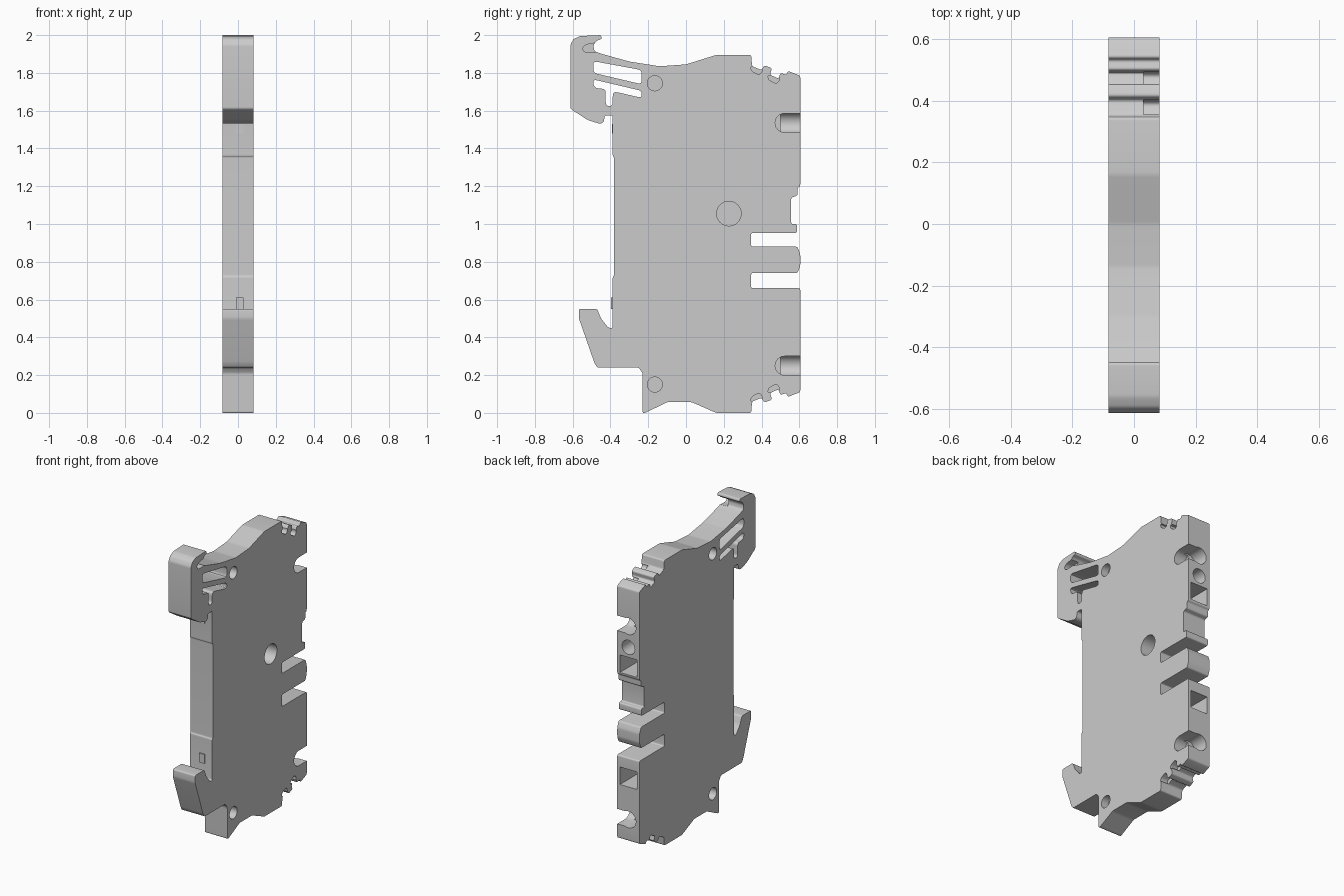
import bpy
import bmesh
import math
from mathutils import Vector

start_cube = bpy.data.objects.get("Cube")
if start_cube:
    bpy.data.objects.remove(start_cube, do_unlink=True)

HALF = .082      # half the housing thickness
TOP = 1.895      # height used to mirror the upper edge to the lower edge

grey = bpy.data.materials.new("grey plastic")
grey.use_nodes = True
grey.diffuse_color = (.6, .6, .6, 1)
grey.node_tree.nodes["Principled BSDF"].inputs["Base Color"].default_value = grey.diffuse_color


def rounded(points, radius, steps=4):
    """Replace every corner of a closed profile by a small curve."""
    corners = [Vector(p) for p in points]
    result = []
    for i, corner in enumerate(corners):
        before = corners[i - 1] - corner
        after = corners[(i + 1) % len(corners)] - corner
        a = corner + before.normalized() * min(radius, before.length * .4)
        b = corner + after.normalized() * min(radius, after.length * .4)
        for k in range(steps + 1):
            t = k / steps
            result.append(a.lerp(corner, t).lerp(corner.lerp(b, t), t))
    return result


def circle(u, v, radius, sides=32):
    angles = [math.tau * i / sides for i in range(sides)]
    return [(u + radius * math.cos(a), v + radius * math.sin(a)) for a in angles]


def rectangle(u_low, u_high, v_low, v_high):
    return [(u_low, v_low), (u_high, v_low), (u_high, v_high), (u_low, v_high)]


def prism(name, profile, low, high, axis="x"):
    """Extrude a profile, given as (y, z) along x or as (x, z) along y."""
    bm = bmesh.new()

    def place(point, depth):
        u, v = point
        return bm.verts.new((depth, u, v) if axis == "x" else (u, depth, v))

    near = [place(p, low) for p in profile]
    far = [place(p, high) for p in profile]
    bm.faces.new(near)
    bm.faces.new(far)
    for i in range(len(near)):
        bm.faces.new((near[i - 1], near[i], far[i], far[i - 1]))
    bmesh.ops.recalc_face_normals(bm, faces=bm.faces)
    mesh = bpy.data.meshes.new(name)
    bm.to_mesh(mesh)
    bm.free()
    mesh.materials.append(grey)
    obj = bpy.data.objects.new(name, mesh)
    bpy.context.collection.objects.link(obj)
    return obj


def cut(target, profile, low, high, axis="x"):
    """Subtract a prism from the target and discard the cutter."""
    cutter = prism("cutter", profile, low, high, axis)
    cutter.hide_render = True
    modifier = target.modifiers.new("cut", "BOOLEAN")
    modifier.operation = "DIFFERENCE"
    modifier.solver = "EXACT"
    modifier.object = cutter
    bpy.context.view_layer.objects.active = target
    bpy.ops.object.modifier_apply(modifier=modifier.name)
    bpy.data.objects.remove(cutter, do_unlink=True)


# Rail foot with its hook, and the front edge with a shallow step
foot = [(-.23, 0), (-.23, .21), (-.25, .24), (-.47, .24), (-.485, .265),
        (-.567, .5), (-.567, .55), (-.47, .55), (-.45, .5), (-.41, .45), (-.388, .45)]
front_edge = [(-.388, .72), (-.382, .725), (-.382, 1.355), (-.388, 1.36)]

# Upper rail latch with its finger hook
latch = [(-.388, 1.575), (-.43, 1.575), (-.435, 1.54), (-.455, 1.53), (-.52, 1.55),
         (-.612, 1.61), (-.612, 1.95), (-.595, 1.98), (-.56, 1.995), (-.45, 2),
         (-.445, 1.98), (-.475, 1.97), (-.49, 1.945), (-.485, 1.915), (-.45, 1.902),
         (-.3, 1.86)]

# Upper edge, and the marker teeth shared by top and bottom
top_edge = [(-.14, 1.835), (0, 1.845), (.16, TOP)]
teeth = [(.345, TOP), (.35, 1.835), (.4, 1.815), (.415, 1.84), (.455, 1.825),
         (.445, 1.79), (.49, 1.77), (.5, 1.8), (.53, 1.79), (.54, 1.81), (.605, 1.785)]
lower_teeth = [(y, TOP - z) for y, z in reversed(teeth)]

# Rear edge with the stepped recess and the two deep slots
rear_edge = [(.605, 1.2), (.59, 1.19), (.59, 1.15), (.557, 1.14), (.557, 1),
             (.587, 1), (.587, .953), (.345, .953), (.345, .88), (.59, .88),
             (.605, .84), (.605, .78), (.59, .74), (.345, .74), (.345, .66), (.605, .66)]
lower_edge = [(.16, 0), (.03, .057), (-.1, .057), (-.215, 0)]

outline = foot + front_edge + latch + top_edge + teeth + rear_edge + lower_teeth + lower_edge
housing = prism("housing", rounded(outline, .01), -HALF, HALF)

# Openings between the spring arms of the latch
upper_window = [(-.49, 1.862), (-.235, 1.815), (-.235, 1.74), (-.49, 1.8)]
lower_window = [(-.49, 1.765), (-.235, 1.705), (-.235, 1.668), (-.375, 1.7), (-.388, 1.69),
                (-.388, 1.625), (-.425, 1.625), (-.425, 1.715), (-.475, 1.718), (-.49, 1.735)]
for window in (upper_window, lower_window):
    cut(housing, rounded(window, .02), -.2, .2)

# Pin sockets on both sides, and the large socket on the left side
for height in (1.745, .15):
    for low, high in ((-.2, .05 - HALF), (HALF - .05, .2)):
        cut(housing, circle(-.165, height, .04), low, high)
cut(housing, circle(.227, 1.055, .065), -.02, .2)

# Wire entries: round bores along the depth, opened to the left side
for height in (1.535, TOP - 1.645):
    slot = [(.7, height - .05), (.7, height + .05)]
    for i in range(13):
        angle = math.pi * (.5 + i / 12)
        slot.append((.522 + .05 * math.cos(angle), height + .05 * math.sin(angle)))
    cut(housing, circle(0, height, .055), .5, .7, "y")
    cut(housing, slot, 0, .2)

# Test bore and square release pockets in the rear edge
cut(housing, circle(0, 1.395, .047), .42, .7, "y")
for height in (1.27, .525):
    cut(housing, rectangle(-.062, .062, height - .058, height + .058), .42, .7, "y")

# Small side pockets beneath the marker teeth, top and bottom
for y, z in ((.372, 1.815), (.463, 1.768)):
    pocket = [(y - .03, z + .02), (y - .025, z - .005), (y + .015, z - .025),
              (y + .03, z - .01), (y + .03, z + .015)]
    cut(housing, rounded(pocket, .012), .03, .2)
    cut(housing, [(v, TOP - w) for v, w in rounded(pocket, .012)], .03, .2)

# Shallow slot behind the finger hook of the latch
finger_slot = [(-.47, 1.96), (-.53, 1.95), (-.55, 1.93), (-.535, 1.908), (-.47, 1.91)]
cut(housing, rounded(finger_slot, .012), .03, .2)

# Little ribs on the front edge
lower_rib = prism("lower_front_rib", rectangle(-.397, -.38, .55, .61), -.01, .03)
upper_rib = prism("upper_front_rib", rectangle(-.393, -.38, 1.48, 1.53), -.01, .03)

# Smooth the curved walls and keep the edges crisp
bpy.ops.object.select_all(action="DESELECT")
for obj in (housing, lower_rib, upper_rib):
    obj.select_set(True)
bpy.context.view_layer.objects.active = housing
bpy.ops.object.shade_smooth_by_angle(angle=math.radians(30))
